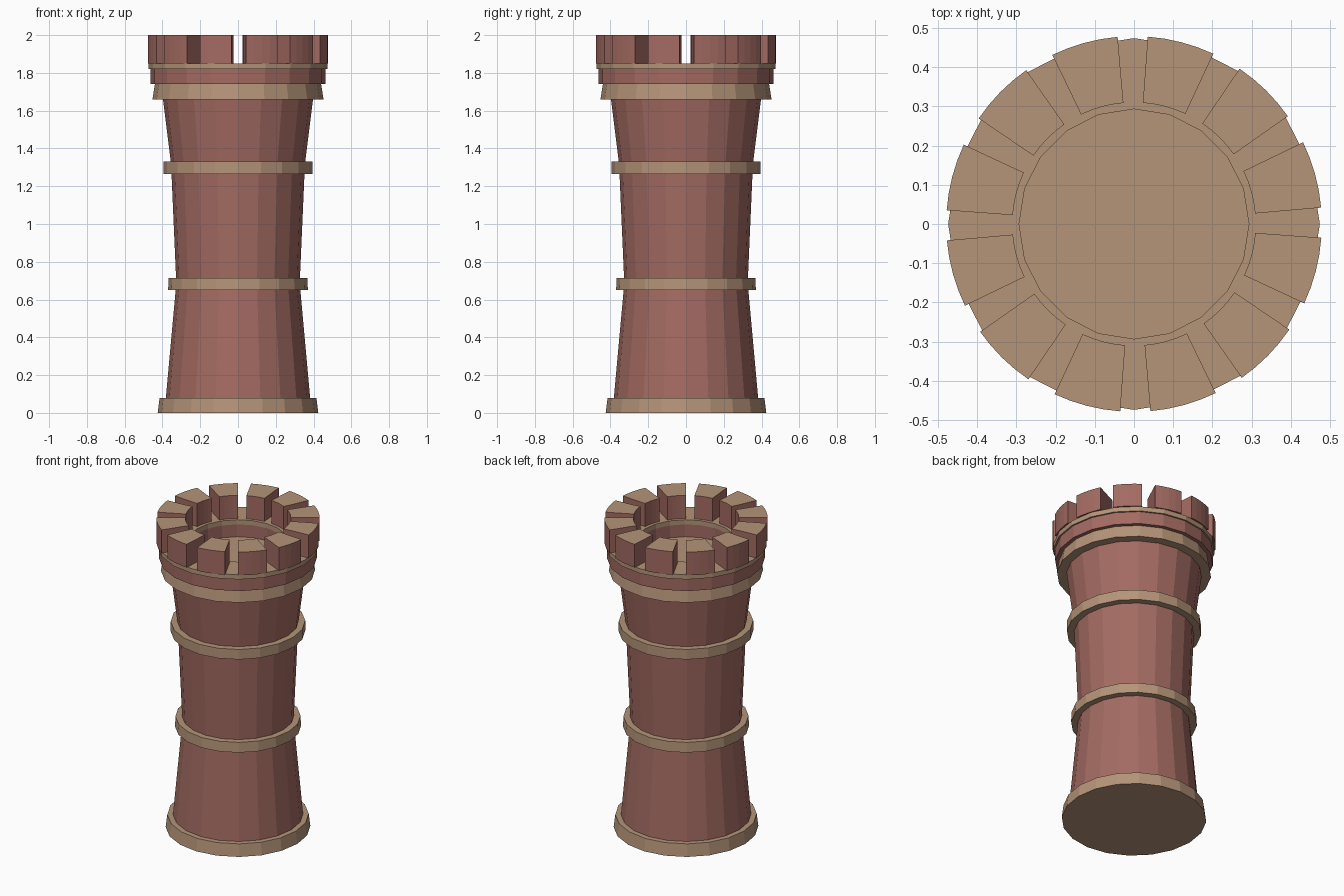
import bpy, bmesh, math

if "Cube" in bpy.data.objects:
    bpy.data.objects.remove(bpy.data.objects["Cube"])

SIDES = 20


def material(name, rgb):
    m = bpy.data.materials.new(name)
    m.diffuse_color = (*rgb, 1)
    m.use_nodes = True
    m.node_tree.nodes["Principled BSDF"].inputs["Base Color"].default_value = m.diffuse_color
    return m


RED = material("red_brick", (0.367, 0.147, 0.122))
TAN = material("tan_stone", (0.46, 0.296, 0.19))


def finish(name, bm, mats):
    bmesh.ops.recalc_face_normals(bm, faces=bm.faces)
    me = bpy.data.meshes.new(name)
    bm.to_mesh(me)
    bm.free()
    for m in mats:
        me.materials.append(m)
    ob = bpy.data.objects.new(name, me)
    bpy.context.collection.objects.link(ob)
    return ob


def circle(bm, r, z):
    return [bm.verts.new((r * math.cos(2 * math.pi * i / SIDES),
                          r * math.sin(2 * math.pi * i / SIDES), z)) for i in range(SIDES)]


def bridge(bm, a, b):
    for i in range(len(a)):
        j = (i + 1) % len(a)
        bm.faces.new((a[i], a[j], b[j], b[i]))


def drum(name, profile, mat):
    """Solid of revolution through (radius, height) points, capped at both ends."""
    bm = bmesh.new()
    loops = [circle(bm, r, z) for r, z in profile]
    for a, b in zip(loops, loops[1:]):
        bridge(bm, a, b)
    bm.faces.new(loops[0])
    bm.faces.new(loops[-1])
    return finish(name, bm, [mat])


def ring(name, r_in, r_out, z0, z1, mat):
    """Hollow ring with a rectangular section."""
    bm = bmesh.new()
    loops = [circle(bm, r, z) for r, z in
             ((r_in, z0), (r_out, z0), (r_out, z1), (r_in, z1))]
    for i in range(4):
        bridge(bm, loops[i], loops[(i + 1) % 4])
    return finish(name, bm, [mat])


def merlon(name, a0, a1, r_in, r_out, z0, z1, steps=4):
    """Curved battlement block with red sides and a tan top."""
    bm = bmesh.new()
    angles = [math.radians(a0 + (a1 - a0) * i / steps) for i in range(steps + 1)]
    outline = [(r_out * math.cos(a), r_out * math.sin(a)) for a in angles]
    outline += [(r_in * math.cos(a), r_in * math.sin(a)) for a in reversed(angles)]
    low = [bm.verts.new((x, y, z0)) for x, y in outline]
    high = [bm.verts.new((x, y, z1)) for x, y in outline]
    bridge(bm, low, high)
    bm.faces.new(low)
    bm.faces.new(high).material_index = 1
    return finish(name, bm, [RED, TAN])


# Tower shaft in three tapering sections
drum("lower_shaft", [(0.382, 0.08), (0.33, 0.65)], RED)
drum("middle_shaft", [(0.328, 0.715), (0.352, 1.265)], RED)
drum("upper_shaft", [(0.356, 1.33), (0.397, 1.66)], RED)

# Stone base, belts and cornice (cornice top is the roof floor)
drum("base", [(0.425, 0.0), (0.415, 0.08)], TAN)
drum("lower_belt", [(0.37, 0.65), (0.367, 0.715)], TAN)
drum("upper_belt", [(0.395, 1.265), (0.395, 1.33)], TAN)
drum("cornice", [(0.453, 1.66), (0.44, 1.74)], TAN)

# Parapet wall and its coping
ring("parapet_wall", 0.293, 0.464, 1.74, 1.82, RED)
ring("parapet_coping", 0.293, 0.474, 1.82, 1.85, TAN)

# Twelve battlement blocks
for k in range(12):
    merlon(f"battlement_{k + 1}", 5.0 + 30 * k, 25.8 + 30 * k, 0.31, 0.479, 1.85, 2.0)
